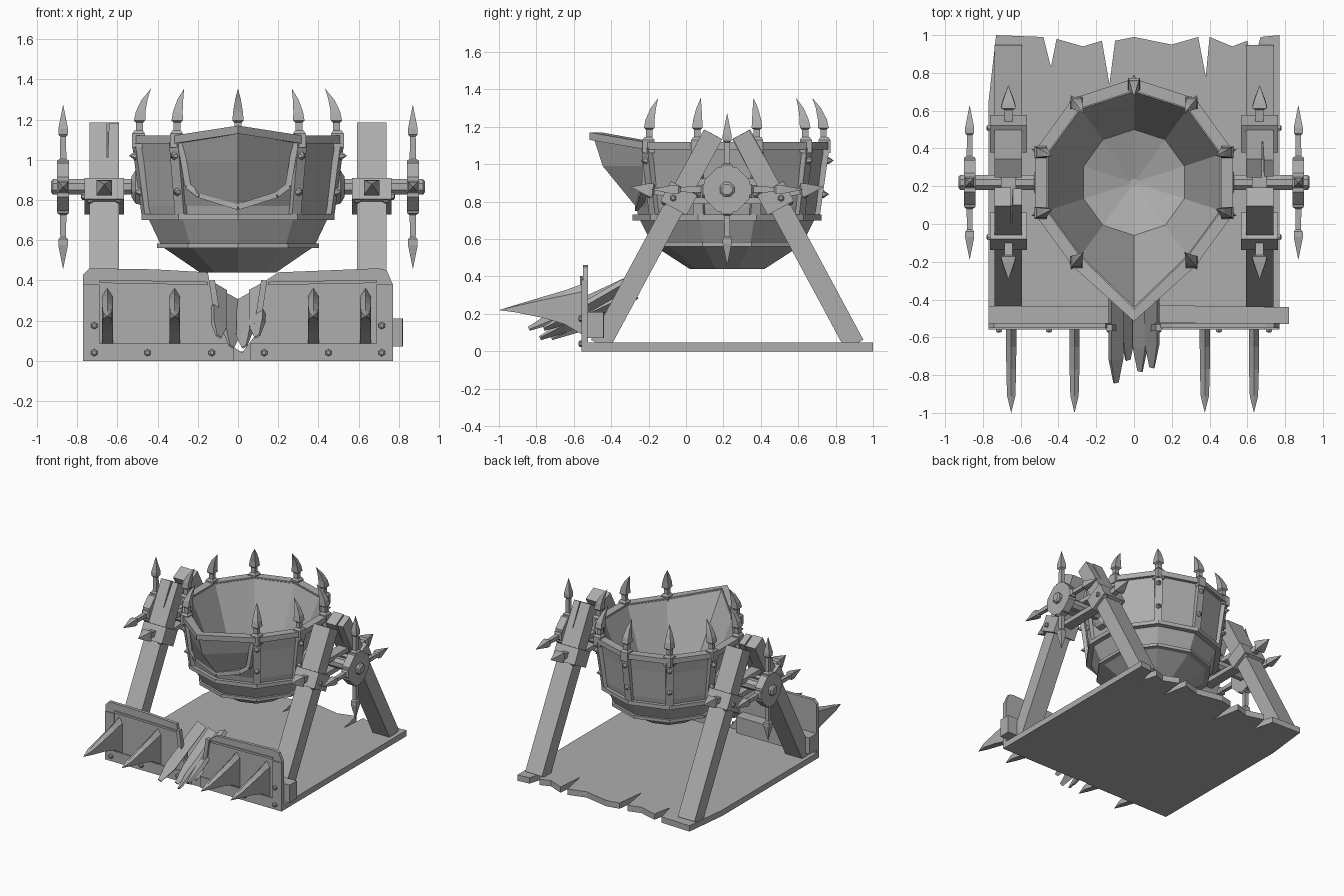
import bpy, bmesh, math
from mathutils import Vector

if "Cube" in bpy.data.objects:
    bpy.data.objects.remove(bpy.data.objects["Cube"])

GREY = (0.42, 0.42, 0.42, 1)
grey = bpy.data.materials.new("plain grey")
grey.diffuse_color = GREY
grey.use_nodes = True
grey.node_tree.nodes["Principled BSDF"].inputs["Base Color"].default_value = GREY

CENTRE_Y = 0.22
AXLE_Z = 0.865


def loft(name, rings, wrap=False):
    """Skin a list of equal point rings; wrap joins last to first, else cap both ends."""
    bm = bmesh.new()
    loops = [[bm.verts.new(p) for p in ring] for ring in rings]
    n = len(loops[0])
    pairs = list(zip(loops, loops[1:]))
    if wrap:
        pairs.append((loops[-1], loops[0]))
    for a, b in pairs:
        for i in range(n):
            j = (i + 1) % n
            bm.faces.new((a[i], a[j], b[j], b[i]))
    if not wrap:
        bm.faces.new(loops[0])
        bm.faces.new(loops[-1])
    bmesh.ops.remove_doubles(bm, verts=bm.verts, dist=0.0005)
    bmesh.ops.recalc_face_normals(bm, faces=bm.faces)
    mesh = bpy.data.meshes.new(name)
    bm.to_mesh(mesh)
    bm.free()
    mesh.materials.append(grey)
    ob = bpy.data.objects.new(name, mesh)
    bpy.context.collection.objects.link(ob)
    return ob


def bar(name, start, end, side, width, depth, taper=1):
    """Rectangular bar between two points; width runs along the side vector."""
    start, end = Vector(start), Vector(end)
    along = (end - start).normalized()
    u = Vector(side)
    u = (u - along * u.dot(along)).normalized()
    w = along.cross(u)
    u, w = u * width / 2, w * depth / 2
    corners = (u + w, w - u, -u - w, u - w)
    return loft(name, [[start + c for c in corners], [end + c * taper for c in corners]])


def box(name, lo, hi):
    mid = [(a + b) / 2 for a, b in zip(lo, hi)]
    return bar(name, (mid[0], mid[1], lo[2]), (mid[0], mid[1], hi[2]),
               (1, 0, 0), hi[0] - lo[0], hi[1] - lo[1])


def turned(name, start, direction, profile, sides=4, bend=(0, 0, 0)):
    """Straight or bent spike; profile holds (distance, radius[, bend amount])."""
    start, bend = Vector(start), Vector(bend)
    turn = Vector(direction).to_track_quat('Z', 'Y')
    rings = []
    for step in profile:
        shift = bend * (step[2] if len(step) > 2 else 0)
        ring = []
        for i in range(sides):
            a = math.tau * (i + 0.5) / sides
            local = Vector((math.cos(a) * step[1], math.sin(a) * step[1], step[0]))
            ring.append(start + shift + turn @ local)
        rings.append(ring)
    return loft(name, rings)


def rivet(name, at, direction):
    turned(name, at, direction, ((-0.01, 0.018), (0.01, 0.018), (0.016, 0.009)), 6)


# Floor slab with a splintered back edge
floor = [(-.77, -.54), (-.77, .65), (-.73, 1), (-.48, .99), (-.44, .83), (-.41, .98), (-.27, .94),
         (-.17, .97), (-.13, .74), (-.1, .97), (0, .99), (.2, .95), (.34, .99), (.38, .78),
         (.4, .99), (.52, .94), (.6, .97), (.63, .85), (.67, .99), (.77, 1), (.77, -.54)]
loft("floor_slab", [[(x, y, z) for x, y in floor] for z in (0, 0.046)])

# Front wall with a broken gap in the middle
wall = [(-.77, 0), (-.77, .43), (-.74, .46), (-.42, .455), (-.15, .44), (-.125, .3), (-.1, .18),
        (-.04, .08), (.02, .04), (.08, .12), (.11, .27), (.14, .4), (.2, .44), (.7, .46),
        (.74, .45), (.77, .38), (.77, 0)]
loft("front_wall", [[(x, y, z) for x, z in wall] for y in (-.55, -.525)])
box("wall_bottom_strip_right", (-.77, -.558, 0), (-.02, -.545, .085))
box("wall_bottom_strip_left", (.06, -.558, 0), (.77, -.545, .085))
for s, name in ((-1, "right"), (1, "left")):
    ends = sorted((s * .77, s * .69))
    box("wall_side_strip_" + name, (ends[0], -.558, .085), (ends[1], -.545, .38))
    bar("wall_top_strip_" + name, (s * .69, -.55, .395), (s * .15, -.55, .385), (0, 0, 1), .016, .016)
    bar("gap_edge_" + name, (s * .13, -.55, .4), (s * .1, -.55, .2), (1, 0, 0), .03, .035)
    for x, z in ((.715, .04), (.45, .04), (.13, .04), (.715, .175)):
        rivet("wall_rivet", (s * x, -.558, z), (0, -1, 0))
box("wall_beam_right", (-.77, -.525, .07), (-.13, -.435, .2))
bar("wall_beam_left", (.13, -.475, .14), (.82, -.485, .14), (0, 1, 0), .09, .14)

# Blade spikes on the wall
for x in (-.65, -.315, .375, .635):
    rings = []
    for y, low, high, w in ((-.54, .08, .365, .027), (-.65, .145, .325, .027),
                            (-.77, .18, .29, .026), (-.91, .208, .248, .022), (-1, .22, .22, 0)):
        shoulder = low + (high - low) * 0.85
        rings.append([(x - w, y, low), (x + w, y, low), (x + w, y, shoulder),
                      (x, y, high), (x - w, y, shoulder)])
    loft("wall_spike", rings)

# Splintered chute of four boards under the spout
for s in (-1, 1):
    for x, lift, tip in ((.032, 0, -.72 - .03 * s), (.095, .05, -.77 + .04 * s)):
        bar("chute_board", (s * x, -.27 - lift, .31 + lift), (s * x, tip + .1, .13 + lift),
            (1, 0, s * .7), .078, .028)
        bar("chute_splinter", (s * x, tip + .1, .13 + lift), (s * x, tip - .03, .07 + lift),
            (1, 0, s * .7), .078, .028, .35)


# Bowl: ten-sided, with the front corner pulled out into a spout
def ring(r, z, spout=None, rise=0):
    points = []
    for k in range(10):
        a = math.radians(36 * k - 90)
        reach = spout if k == 0 and spout else r
        points.append(Vector((reach * math.cos(a), CENTRE_Y + reach * math.sin(a),
                              z + (rise if k == 0 else 0))))
    return points


loft("bowl", [ring(.2, .44), ring(.4, .57), ring(.475, .72), ring(.485, .77),
              ring(.51, .99, .665), ring(.53, 1.11, .72, .05), ring(.48, 1.11, .66, .05),
              ring(.28, .6), ring(.02, .51)])


def band(name, r_in, r_out, low, high, spout=0, rise=0):
    far = r_out + spout if spout else None
    near = r_in + spout if spout else None
    loft(name, [ring(r_in, low, near, rise), ring(r_out, low, far, rise),
                ring(r_out, high, far, rise), ring(r_in, high, near, rise)], True)


band("rim_band", .485, .55, 1.08, 1.12, .185, .05)
band("middle_band", .44, .505, .7, .73)
band("lower_band", .36, .425, .56, .583)

# Straps, studs and curved horns at every corner but the spout
for k in range(1, 10):
    a = math.radians(36 * k - 90)
    out = Vector((math.cos(a), math.sin(a), 0))
    tangent = Vector((-out.y, out.x, 0))
    base = Vector((0, CENTRE_Y, 0))
    up = Vector((0, 0, 1))
    bar("bowl_strap", base + out * .478 + up * .72, base + out * .53 + up * 1.09, tangent, .055, .034)
    for z, r in ((1.02, .53), (.84, .505)):
        turned("strap_stud", base + out * r + up * z, out, ((0, .02), (.012, .02), (.04, 0)), 6)
    turned("rim_clasp", base + out * .52 + up * 1.06, up, ((0, .045), (.07, .045), (.085, .03)))
    turned("rim_horn", base + out * .515 + up * 1.13, up,
           ((0, .024, 0), (.055, .024, 0), (.065, .04, 0), (.11, .034, .1), (.17, .02, .45), (.225, 0, 1)),
           4, out * -.06)

# Trim around the root of the spout
for s in (-1, 1):
    path = [(s * .285, -.215, 1.08), (s * .25, -.22, .87), (s * .19, -.235, .825), (0, -.255, .765)]
    for p, q in zip(path, path[1:]):
        bar("spout_trim", p, q, (0, 1, 0), .035, .03)

# Frames, axle and spiked wheels on each side
LEG_X = .665
for s in (-1, 1):
    for t in (-1, 1):
        foot = Vector((s * LEG_X, CENTRE_Y + t * .68, .035))
        top = Vector((s * LEG_X, CENTRE_Y + t * .075, 1.16))
        along = (top - foot).normalized()
        if s == t:
            # Split-topped leg: two prongs above a plain post
            fork = foot + along * 1.08
            bar("leg_post", foot, fork, (1, 0, 0), .146, .11)
            bar("leg_prong", fork - Vector((.03, 0, 0)), top - Vector((.03, 0, 0)), (1, 0, 0), .086, .11)
            bar("leg_prong", fork + Vector((.045, 0, 0)), top + Vector((.048, 0, 0)), (1, 0, 0), .055, .11, .9)
        else:
            bar("leg_post", foot, top, (1, 0, 0), .146, .11)
        mid = foot + along * .89
        bar("leg_clamp", mid - along * .06, mid + along * .06, (1, 0, 0), .195, .16)
        turned("clamp_spike", mid + Vector((0, t * .06, .03)), (0, t, .15),
               ((0, .03), (.07, .03), (.08, .055), (.11, .045), (.2, 0)))
        for dx in (-.07, .07):
            rivet("clamp_rivet", mid + Vector((dx, t * .075, -.02)), (0, t, .5))
        rivet("clamp_bolt", mid + Vector((s * .1, t * .03, 0)), (s, 0, 0))
    for z in (.805, .905):
        bar("leg_brace", (s * LEG_X, CENTRE_Y - .25, z), (s * LEG_X, CENTRE_Y + .25, z), (1, 0, 0), .08, .035)
    hub = Vector((s * .87, CENTRE_Y, AXLE_Z))
    turned("axle", (s * .46, CENTRE_Y, AXLE_Z), (s, 0, 0), ((0, .042), (.46, .042), (.47, .03)), 8)
    turned("axle_mount", (s * .47, CENTRE_Y, AXLE_Z), (s, 0, 0), ((0, .1), (.04, .09), (.06, .055)), 8)
    turned("wheel_hub", hub - Vector((s * .03, 0, 0)), (s, 0, 0), ((0, .13), (.06, .13)), 8)
    for direction in ((0, 0, 1), (0, 0, -1), (0, 1, 0), (0, -1, 0)):
        turned("wheel_spike", hub, direction,
               ((0, .042), (.13, .042), (.14, .023), (.25, .02), (.26, .033), (.29, .034), (.41, 0)))
